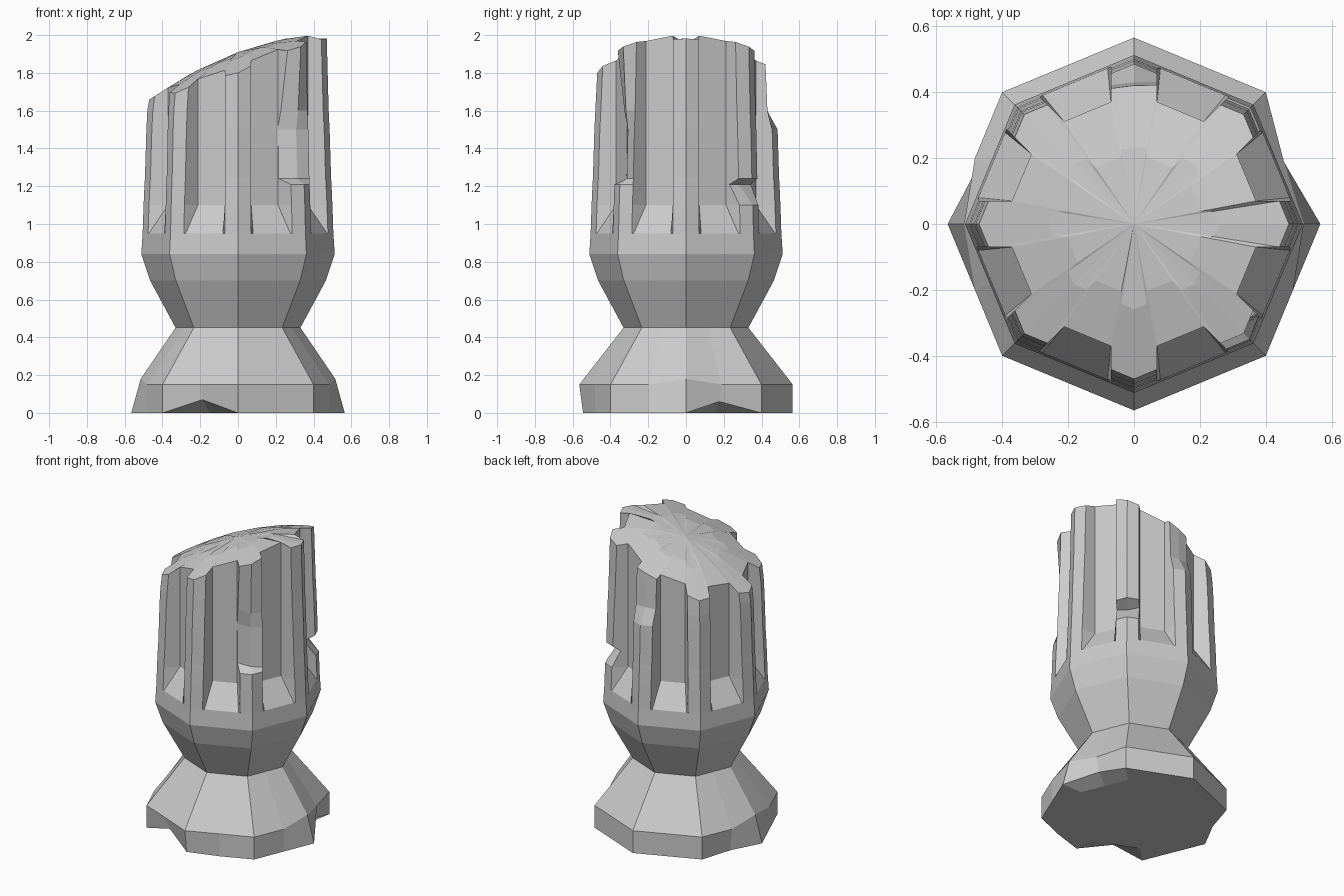
import bpy, bmesh
from math import cos, sin, pi, tan

if "Cube" in bpy.data.objects:
    bpy.data.objects.remove(bpy.data.objects["Cube"])


def loft(name, rings, low, high):
    """Skin a stack of equal rings and close both ends with fans."""
    bm = bmesh.new()
    vs = [[bm.verts.new(p) for p in r] for r in rings]
    n = len(vs[0])
    for a, b in zip(vs, vs[1:]):
        for i in range(n):
            j = (i + 1) % n
            bm.faces.new((a[i], a[j], b[j], b[i]))
    for ring, tip in ((vs[0], low), (vs[-1], high)):
        c = bm.verts.new(tip)
        for i in range(n):
            bm.faces.new((ring[i], ring[(i + 1) % n], c))
    bmesh.ops.recalc_face_normals(bm, faces=bm.faces)
    me = bpy.data.meshes.new(name)
    bm.to_mesh(me)
    bm.free()
    ob = bpy.data.objects.new(name, me)
    bpy.context.collection.objects.link(ob)
    return ob


# Octagonal foot: corners plus edge midpoints, so the edges can be chipped
def foot_ring(r, z, chips={}):
    pts = []
    for i in range(16):
        a = i * pi / 8
        rad = r * (cos(pi / 8) if i % 2 else 1)
        dr, dz = chips.get(i, (0, 0))
        pts.append(((rad + dr) * cos(a), (rad + dr) * sin(a), z + dz))
    return pts


loft("chipped_foot", [
    foot_ring(0.42, 0),
    foot_ring(0.565, 0, {1: (-0.06, 0.06), 7: (-0.02, 0), 11: (-0.03, 0.07), 12: (-0.02, 0)}),
    foot_ring(0.565, 0.15, {0: (-0.05, 0.03), 1: (-0.03, 0), 8: (-0.05, 0.03)}),
    foot_ring(0.33, 0.452),
], (0, 0, 0), (0, 0, 0.452))


# Shaft: eight ridges at the octagon corners, five points to a ridge
def shaft_ring(r, z, inner=None, inner_hw=0.08, chips={}):
    pts = []
    for k in range(8):
        a = k * pi / 4
        hw = min(0.07, r * 0.17)
        ihw = min(inner_hw, r * 0.2)
        for side, t in ((-2, -ihw), (-1, -hw), (0, 0), (1, hw), (2, ihw)):
            rad = r - abs(t) * tan(pi / 8)
            if abs(side) == 2:
                rad = inner or rad
            else:
                rad -= chips.get((k, side), 0)
            x, y = rad * cos(a) - t * sin(a), rad * sin(a) + t * cos(a)
            pts.append((x, y, z(x, y, k) if callable(z) else z))
    return pts


# Broken, slanted top surface
def top(x, y, k=None):
    z = 1.91 + 0.37 * x - 0.35 * x * x - 0.5 * y * y
    return z - (0.025 if k == 0 and x > 0.4 else 0)


gouge = {(7, -1): 0.09, (7, 0): 0.05}            # front right ridge
notch = {(1, -1): 0.07, (1, 0): 0.10, (1, 1): 0.05}  # back right ridge
back = {(2, -1): 0.02, (2, 0): 0.05, (2, 1): 0.03}   # back ridge
rings = [
    shaft_ring(0.33, 0.45),
    shaft_ring(0.465, 0.70),
    shaft_ring(0.512, 0.84),
    shaft_ring(0.505, 0.95),
    shaft_ring(0.50, 1.10, 0.37, 0.07),
    shaft_ring(0.495, 1.21, 0.37, 0.07, notch),
    shaft_ring(0.493, 1.24, 0.37, 0.07, gouge),
    shaft_ring(0.485, 1.50, 0.37, 0.07, gouge),
    shaft_ring(0.48, 1.60, 0.37, 0.07, {**back, (7, -1): 0.06, (7, 0): 0.03}),
    shaft_ring(0.47, top, 0.37, 0.07, back),
]
rings.append([(x * 0.55, y * 0.55, top(x * 0.55, y * 0.55)) for x, y, _ in rings[-1]])
loft("broken_fluted_shaft", rings, (0, 0, 0.45), (0, 0, top(0, 0)))
